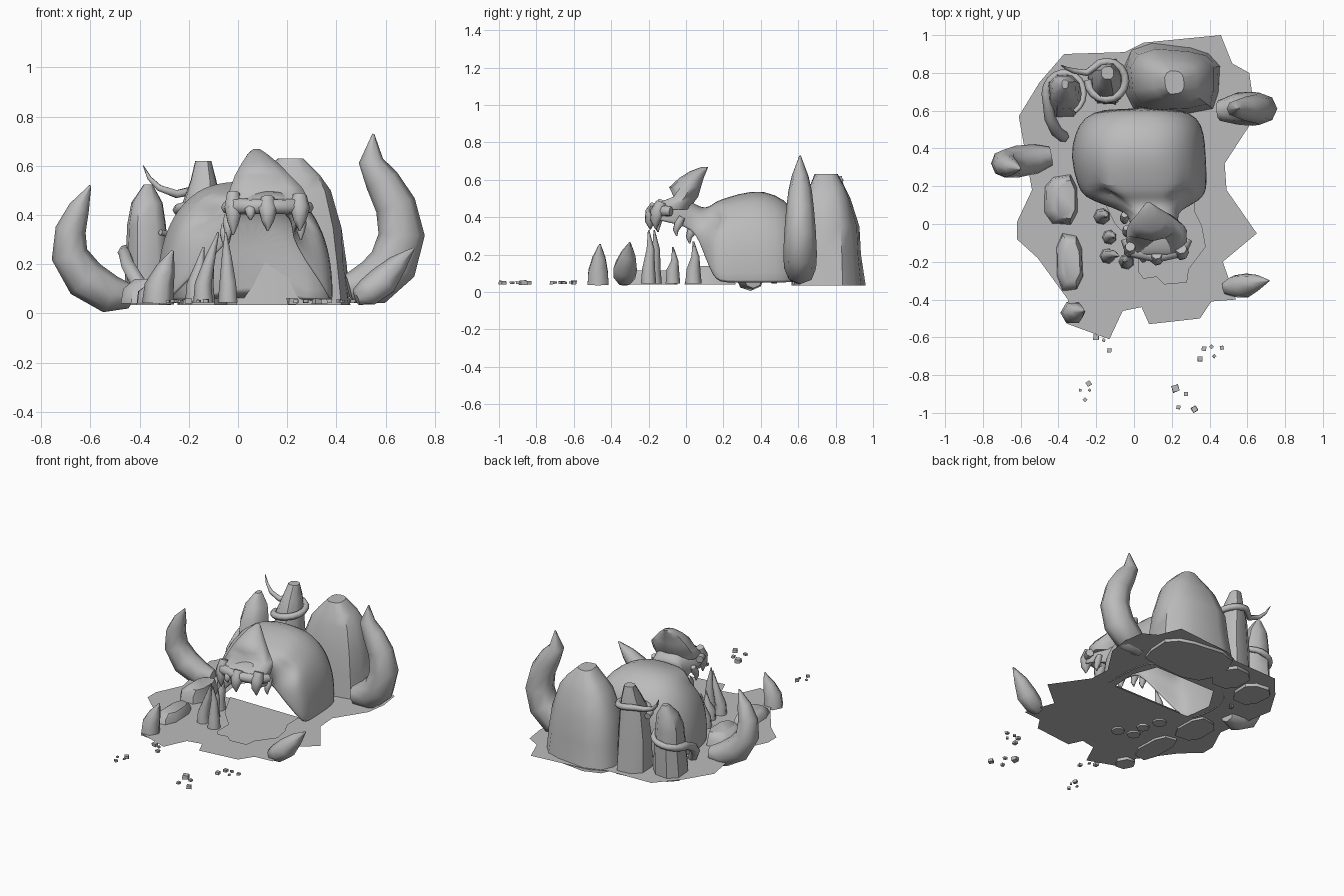
import bpy, bmesh, math, random
from mathutils import Vector
random.seed(4)

mat = bpy.data.materials.new("grey stone")
mat.diffuse_color = (0.5, 0.5, 0.5, 1)


def finish(bm, name, angle=65, smooth=True):
    bmesh.ops.recalc_face_normals(bm, faces=bm.faces)
    me = bpy.data.meshes.new(name)
    bm.to_mesh(me)
    bm.free()
    me.materials.append(mat)
    ob = bpy.data.objects.new(name, me)
    bpy.context.collection.objects.link(ob)
    if smooth:
        bpy.ops.object.select_all(action='DESELECT')
        bpy.context.view_layer.objects.active = ob
        ob.select_set(True)
        bpy.ops.object.shade_smooth_by_angle(angle=math.radians(angle))
    return ob


def skin(bm, rings, closed=True):
    for a, b in zip(rings, rings[1:]):
        n = len(a)
        for i in range(n if closed else n - 1):
            j = (i + 1) % n
            bm.faces.new((a[i], a[j], b[j], b[i]))


def tube(name, pts, sides=8, ref=(0, 1, 0), flat=1.0):
    """Tapered sweep through points (x, y, z, radius)."""
    bm, rings = bmesh.new(), []
    P = [Vector(p[:3]) for p in pts]
    for i, p in enumerate(P):
        t = (P[min(i + 1, len(P) - 1)] - P[max(i - 1, 0)]).normalized()
        a = t.cross(Vector(ref)).normalized()
        b = t.cross(a)
        r = pts[i][3]
        rings.append([bm.verts.new(p + a * r * math.cos(k * math.tau / sides)
                                   + b * r * flat * math.sin(k * math.tau / sides))
                      for k in range(sides)])
    skin(bm, rings)
    bm.faces.new(rings[0])
    bm.faces.new(rings[-1])
    return finish(bm, name)


def rock(name, levels, sides=9, rough=0.06, square=1.0, angle=45):
    """Upright stone from levels (z, x, y, rx, ry)."""
    bm, rings = bmesh.new(), []
    wob = [1 + random.uniform(-rough, rough) for _ in range(sides)]
    for z, x, y, rx, ry in levels:
        ring = []
        for k in range(sides):
            c, s = math.cos((k + .5) * math.tau / sides), math.sin((k + .5) * math.tau / sides)
            c, s = (math.copysign(abs(v) ** square, v) for v in (c, s))
            w = wob[k] * (1 + random.uniform(-rough, rough) / 2)
            ring.append(bm.verts.new((x + rx * w * c, y + ry * w * s, z)))
        rings.append(ring)
    skin(bm, rings)
    bm.faces.new(rings[0])
    bm.faces.new(rings[-1])
    return finish(bm, name, angle)


def sheet(name, z, *loops):
    """Flat sheet; loops after the first are holes."""
    bm = bmesh.new()
    for loop in loops:
        vs = [bm.verts.new((x, y, z)) for x, y in loop]
        for a, b in zip(vs, vs[1:] + vs[:1]):
            bm.edges.new((a, b))
    bmesh.ops.triangle_fill(bm, edges=bm.edges[:], use_beauty=True, normal=(0, 0, 1))
    return finish(bm, name, smooth=False)


# Jagged ground, open under the skull, and the cave floor
sheet("ground", .057, [
    (-.50, .75), (-.37, .90), (-.05, .91), (.05, .96), (.46, 1.0), (.52, .85), (.61, .80),
    (.63, .66), (.61, .52), (.48, .32), (.49, .18), (.65, -.05), (.47, -.20), (.54, -.40),
    (.41, -.41), (.35, -.50), (.08, -.53), (.04, -.44), (-.06, -.46), (-.13, -.61),
    (-.35, -.53), (-.35, -.40), (-.51, -.18), (-.62, -.08), (-.62, .01), (-.54, .18),
    (-.61, .57)],
    [(-.26, .2), (.32, .2), (.33, .38), (.27, .54), (-.18, .54), (-.28, .38)])
sheet("cave_floor", .065, [
    (.02, -.13), (.02, -.25), (.05, -.29), (.12, -.28), (.16, -.32), (.28, -.31), (.29, -.24),
    (.38, -.12), (.36, -.01), (.32, .07), (.32, .2), (-.2, .2), (-.1, 0)])

# Skull shell: arches (y, centre x, half width, top, bottom) lofted front to back
arches = [(-.17, .12, .15, .47, .39), (-.09, .12, .16, .50, .37), (0, .11, .125, .50, .35),
          (.05, .10, .13, .47, .31), (.085, .08, .19, .45, .22), (.125, .06, .29, .455, .11),
          (.16, .05, .325, .485, .06), (.20, .045, .345, .50, .045), (.36, .02, .362, .55, .045),
          (.48, .03, .345, .525, .045), (.565, .035, .305, .46, .05), (.615, .04, .21, .38, .05)]
bm, rings, N = bmesh.new(), [], 20
for y, xc, hw, zt, zb in arches:
    ring = []
    for i in range(N + 1):
        a = math.pi * i / N
        c, s = math.cos(a), math.sin(a)
        x = xc + hw * math.copysign(abs(c) ** .8, c)
        z = zb + (zt - zb) * max(s, 0) ** .8
        ring.append(bm.verts.new((x, y, z)))
    rings.append(ring)
skin(bm, rings, closed=False)
bm.faces.new(rings[-1])
# Eye sockets pressed in below raised brows
for ex in (-.14, .26):
    eye, brow = Vector((ex, .12, .39)), Vector((ex * 1.15, .18, .47))
    for v in bm.verts:
        d, e = (v.co - eye).length, (v.co - brow).length
        if d < .10:
            v.co += Vector((.1 - ex * .8, .7, -.3)).normalized() * .065 * (1 - d / .10)
        elif e < .11:
            v.co += Vector((0, -.045, .02)) * (1 - e / .11)
skull = finish(bm, "skull", 50)
m = skull.modifiers.new("thickness", 'SOLIDIFY')
m.thickness = .015
m.offset = -1
m = skull.modifiers.new("rounding", 'SUBSURF')
m.levels = m.render_levels = 1

# Broad swept-back nose horn with a hollow front
horn = rock("nose_horn", [(.44, .12, -.07, .16, .10), (.475, .12, -.065, .17, .105),
                          (.51, .115, -.035, .155, .10), (.56, .10, -.005, .12, .085),
                          (.61, .09, .03, .08, .065), (.645, .08, .065, .045, .045),
                          (.668, .075, .10, .015, .018)], 10, .02, 1, 50)
for v in horn.data.vertices:
    if v.co.y < -.09 and abs(v.co.x - .12) < .1 and .46 < v.co.z < .53:
        v.co.y += .07
# Upper jaw ridge under the nostrils
tube("jaw_ridge", [(-.045, -.08, .43, .025), (-.025, -.14, .435, .035), (.12, -.175, .435, .03),
                   (.255, -.14, .435, .035), (.285, -.08, .43, .025)], 7, ref=(0, 0, 1))

# Upper fangs (x, y, top, tip, radius)
for x, y, t, b, r in [(-.02, -.14, .49, .32, .038), (.12, -.18, .47, .335, .04),
                      (.25, -.15, .48, .335, .042), (.05, -.175, .44, .38, .025),
                      (-.04, -.04, .40, .30, .024), (-.05, .03, .36, .26, .026),
                      (.255, -.04, .40, .30, .024)]:
    tube("upper_fang", [(x, y + .02, t, r * .7), (x, y, t * .65 + b * .35, r),
                        (x, y - .015, t * .3 + b * .7, r * .65), (x, y - .01, b, .004)], 7)

# Lower fangs (base x, tip x, y, tip height, radius)
for x0, x1, y, h, r in [(-.04, -.05, -.20, .33, .042), (-.14, -.08, -.17, .33, .042),
                        (-.13, -.10, -.07, .24, .04), (-.17, -.14, .04, .27, .045)]:
    tube("lower_fang", [(x0, y, .045, r), (x0, y, .12, r * .85),
                        ((x0 + x1) / 2, y + .01, h * .7, r * .5), (x1, y, h, .004)], 7)

# Great curved tusks
tube("back_right_tusk", [(.45, .60, .10, .06), (.55, .61, .125, .095), (.63, .61, .20, .10),
                         (.665, .61, .32, .094), (.64, .61, .44, .083), (.585, .61, .54, .07),
                         (.54, .61, .62, .05), (.55, .61, .73, .004)], 8, flat=.9)
tube("left_tusk", [(-.44, .36, .07, .05), (-.52, .345, .078, .078), (-.62, .33, .14, .085),
                   (-.685, .32, .24, .075), (-.68, .31, .34, .062), (-.645, .30, .43, .042),
                   (-.60, .29, .52, .004)], 8)
tube("front_right_tusk", [(.48, -.34, .065, .035), (.53, -.33, .085, .06), (.59, -.325, .13, .065),
                          (.65, -.31, .20, .042), (.715, -.30, .265, .004)], 7)
tube("front_left_spike", [(-.325, -.47, .04, .065), (-.32, -.47, .11, .06),
                          (-.295, -.465, .18, .04), (-.265, -.46, .255, .005)], 6)

# Low stones along the left side
rock("side_stone", [(.04, -.34, -.20, .075, .155), (.09, -.34, -.2, .068, .14),
                    (.115, -.33, -.2, .045, .11)], 8, square=.7)
rock("side_stone", [(.04, -.385, .13, .095, .135), (.10, -.385, .13, .085, .125),
                    (.14, -.365, .13, .055, .10)], 8, square=.7)

# Standing rocks behind the skull
rock("large_rock", [(.035, .205, .765, .255, .185), (.2, .205, .765, .235, .17),
                    (.35, .205, .765, .215, .155), (.5, .215, .76, .165, .12),
                    (.56, .22, .755, .12, .095), (.63, .215, .75, .05, .06)], 12, .07, .7)
rock("middle_spire", [(.035, -.145, .75, .105, .125), (.25, -.145, .75, .10, .115),
                      (.45, -.145, .76, .08, .095), (.54, -.14, .78, .055, .07),
                      (.62, -.14, .80, .035, .035)], 8, square=.8)
rock("left_spire", [(.035, -.365, .68, .10, .12), (.2, -.365, .69, .09, .11),
                    (.36, -.37, .70, .08, .095), (.45, -.37, .72, .065, .07),
                    (.525, -.365, .74, .018, .025)], 8, square=.8)


# Tentacles coiled round the spires
def coil(cx, cy, rx, ry, z0, z1, a0, a1, r0, r1, n=14):
    out = []
    for i in range(n):
        f = i / (n - 1)
        a = math.radians(a0 + (a1 - a0) * f)
        out.append((cx + rx * math.cos(a), cy + ry * math.sin(a), z0 + (z1 - z0) * f,
                    r0 + (r1 - r0) * f))
    return out


up = (0, 0, 1)
tube("middle_tentacle", coil(-.145, .76, .10, .10, .42, .50, 180, 470, .022, .02)
     + [(-.25, .80, .485, .018), (-.32, .81, .51, .014), (-.36, .825, .55, .009),
        (-.385, .84, .60, .002)], 6, up)
tube("left_tentacle", [(-.37, .46, .06, .03), (-.41, .49, .13, .032), (-.445, .56, .19, .03)]
     + coil(-.365, .69, .10, .11, .24, .33, 200, -60, .026, .012), 6, up)

# Scattered pebbles (x, y, size)
for x, y, s in [(-.2, -.6, .028), (-.16, -.615, .016), (-.13, -.67, .022), (.37, -.66, .026),
                (.41, -.65, .017), (.465, -.655, .02), (.35, -.715, .025), (.425, -.7, .015),
                (-.24, -.845, .024), (-.285, -.88, .013), (-.235, -.88, .013), (-.26, -.93, .018),
                (.22, -.87, .036), (.275, -.9, .02), (.32, -.98, .03), (.235, -.97, .02)]:
    bm = bmesh.new()
    bmesh.ops.create_cube(bm, size=s)
    for v in bm.verts:
        v.co *= random.uniform(.85, 1.1)
        v.co.z *= .7
    ob = finish(bm, "pebble", smooth=False)
    ob.location = (x, y, .05)
    ob.rotation_euler = (0, 0, random.uniform(0, 1.5))
